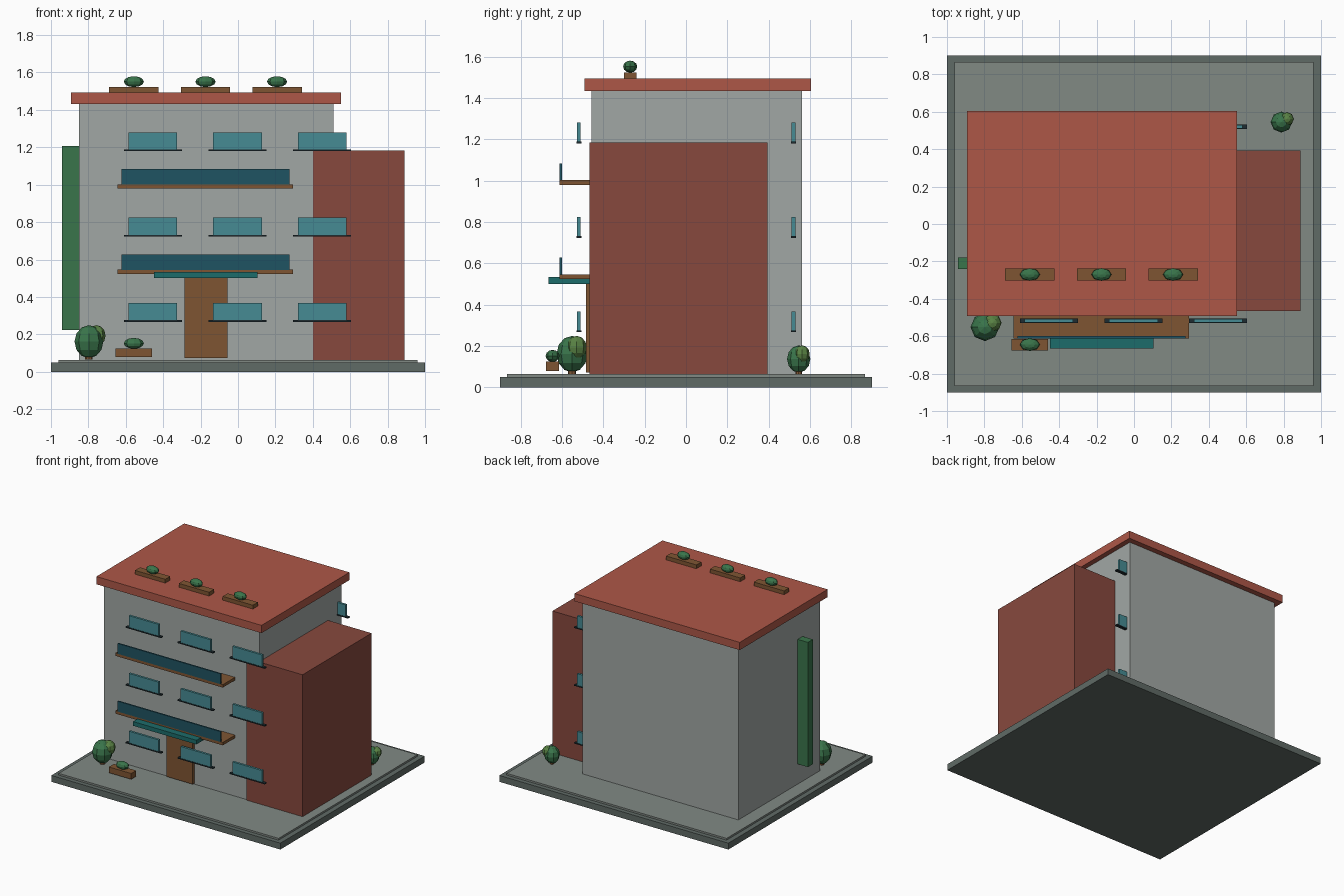
import bpy
import bmesh
from mathutils import Matrix, Vector

if "Cube" in bpy.data.objects:
    bpy.data.objects.remove(bpy.data.objects["Cube"])


def mat(name, rgb):
    m = bpy.data.materials.new(name)
    m.diffuse_color = tuple((c / 255) ** 2.2 for c in rgb) + (1,)
    m.use_nodes = True
    m.node_tree.nodes["Principled BSDF"].inputs["Base Color"].default_value = m.diffuse_color
    return m


STONE = mat("stone", (96, 106, 102))
PAVING = mat("paving", (128, 136, 131))
WALL = mat("wall", (160, 166, 163))
BRICK = mat("brick", (134, 74, 64))
ROOF = mat("roof", (172, 88, 73))
GLASS = mat("glass", (72, 138, 146))
RAIL = mat("rail", (36, 84, 98))
CANOPY = mat("canopy", (34, 108, 106))
WOOD = mat("wood", (126, 86, 54))
DARK = mat("dark_metal", (36, 48, 52))
LEAF = mat("leaf", (60, 116, 76))
LEAF_LIGHT = mat("light_leaf", (90, 130, 70))


def finish(name, bm, material):
    me = bpy.data.meshes.new(name)
    bm.to_mesh(me)
    bm.free()
    me.materials.append(material)
    ob = bpy.data.objects.new(name, me)
    bpy.context.collection.objects.link(ob)
    return ob


def box(name, x, y, z, material):
    """Box from (min, max) ranges."""
    bm = bmesh.new()
    size = [r[1] - r[0] for r in (x, y, z)]
    mid = Vector([(r[1] + r[0]) / 2 for r in (x, y, z)])
    bmesh.ops.create_cube(bm, size=1, matrix=Matrix.Translation(mid) @ Matrix.Diagonal((*size, 1)))
    return finish(name, bm, material)


def blob(name, centre, radii, material):
    """Faceted ellipsoid of foliage."""
    bm = bmesh.new()
    bmesh.ops.create_uvsphere(bm, u_segments=8, v_segments=6, radius=1,
                              matrix=Matrix.Translation(centre) @ Matrix.Diagonal((*radii, 1)))
    return finish(name, bm, material)


def planter(name, x, y, z, width, height):
    box(name + "_box", (x - width / 2, x + width / 2), (y - 0.031, y + 0.031), (z, z + height), WOOD)
    blob(name + "_plant", (x, y, z + height + 0.028), (0.054, 0.034, 0.029), LEAF)


def bush(name, x, y, s):
    z = 0.065
    bm = bmesh.new()
    bmesh.ops.create_cone(bm, cap_ends=True, segments=8, radius1=0.02 * s, radius2=0.02 * s,
                          depth=0.08 * s, matrix=Matrix.Translation((x, y, z + 0.04 * s)))
    finish(name + "_trunk", bm, WOOD)
    blob(name + "_crown", (x, y, z + 0.096 * s), (0.077 * s, 0.075 * s, 0.088 * s), LEAF)
    blob(name + "_side_crown", (x + 0.04 * s, y + 0.022 * s, z + 0.128 * s),
         (0.049 * s, 0.049 * s, 0.056 * s), LEAF_LIGHT)


# Site base
box("base", (-1, 1), (-0.9, 0.9), (0, 0.05), STONE)
box("paving", (-0.96, 0.96), (-0.865, 0.865), (0.05, 0.064), PAVING)

# Main block, side wing and roof
box("main_block", (-0.85, 0.51), (-0.458, 0.561), (0.064, 1.435), WALL)
box("side_wing", (0.40, 0.89), (-0.466, 0.394), (0.064, 1.184), BRICK)
box("roof", (-0.892, 0.55), (-0.492, 0.604), (1.432, 1.493), ROOF)

# Windows with sills, on front and back
for side, y in (("front", -0.518), ("back", 0.52)):
    for floor in range(3):
        z = 0.27 + floor * 0.456
        for col in range(3):
            x = -0.455 + col * 0.4525
            tag = f"{side}_{floor + 1}_{col + 1}"
            box("window_" + tag, (x - 0.13, x + 0.13), (y - 0.009, y + 0.009), (z, z + 0.098), GLASS)
            box("sill_" + tag, (x - 0.155, x + 0.155), (y - 0.012, y + 0.012), (z - 0.003, z + 0.006), DARK)

# Balconies
for i in range(2):
    z = 0.523 + i * 0.456
    box(f"balcony_deck_{i + 1}", (-0.643, 0.295), (-0.611, -0.455), (z, z + 0.023), WOOD)
    box(f"balcony_rail_{i + 1}", (-0.622, 0.275), (-0.612, -0.600), (z + 0.022, z + 0.104), RAIL)

# Entrance
box("door", (-0.287, -0.057), (-0.483, -0.455), (0.073, 0.503), WOOD)
box("canopy", (-0.45, 0.103), (-0.666, -0.455), (0.50, 0.533), CANOPY)

# Climbing green panel on the left wall
box("green_wall", (-0.94, -0.85), (-0.24, -0.178), (0.223, 1.207), LEAF)

# Planters and bushes
for i in range(3):
    planter(f"roof_planter_{i + 1}", -0.557 + i * 0.383, -0.27, 1.493, 0.264, 0.03)
planter("entrance_planter", -0.557, -0.645, 0.078, 0.195, 0.046)
bush("front_bush", -0.797, -0.551, 1.0)
bush("back_bush", 0.788, 0.545, 0.75)
